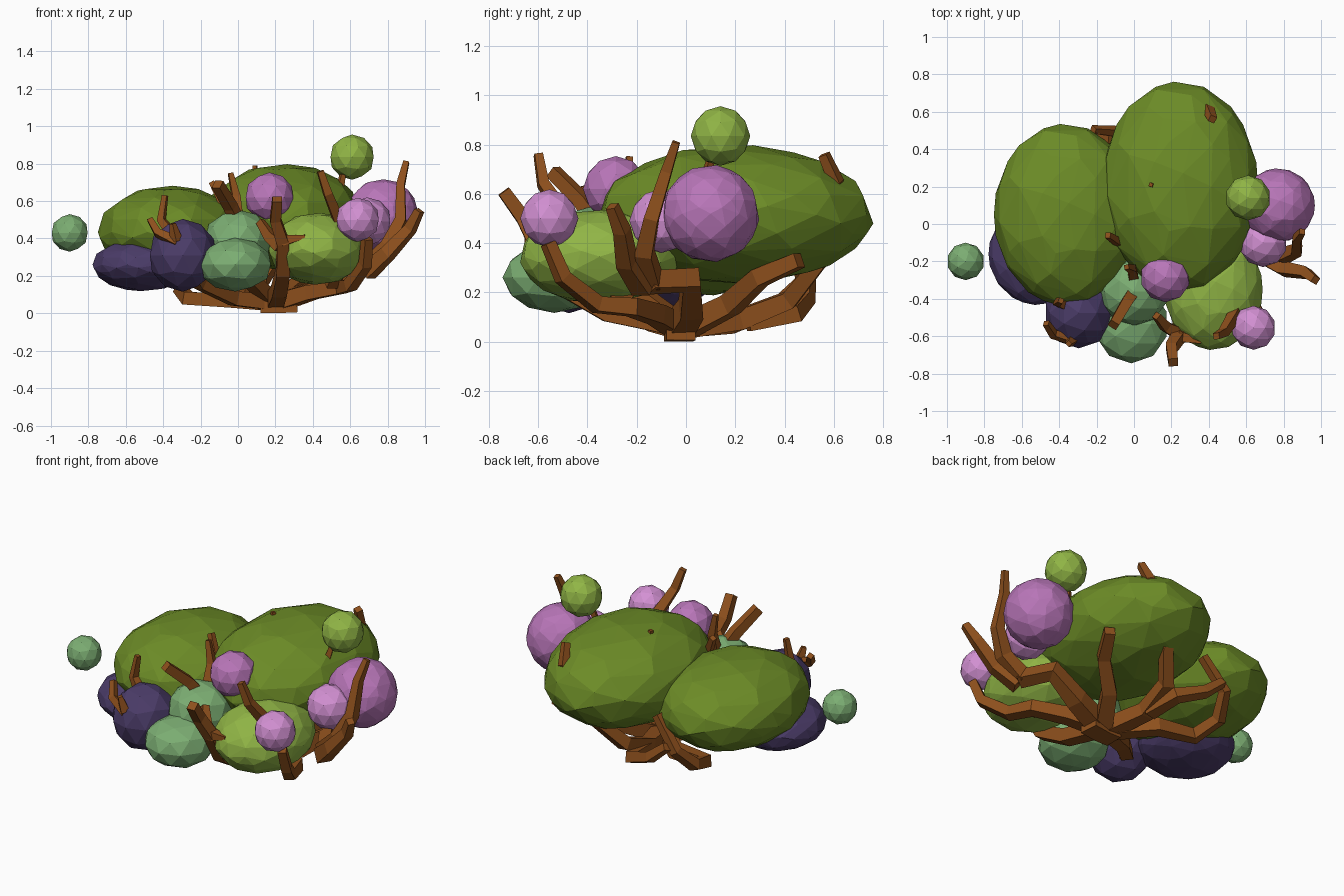
import bpy
from math import pi


def mat(name, c):
    m = bpy.data.materials.new(name)
    m.diffuse_color = (*c, 1)
    return m


OLIVE = mat("olive", (0.15, 0.26, 0.02))
LIME = mat("lime", (0.28, 0.46, 0.06))
SAGE = mat("sage", (0.20, 0.42, 0.17))
PLUM = mat("plum", (0.07, 0.045, 0.14))
PINK = mat("pink", (0.48, 0.18, 0.48))
LILAC = mat("lilac", (0.65, 0.28, 0.65))
WOOD = mat("wood", (0.27, 0.08, 0.012))


def blob(name, loc, rad, m, sub=3):
    """Faceted ellipsoid; the finer ones are thinned to irregular facets."""
    bpy.ops.mesh.primitive_ico_sphere_add(subdivisions=sub, radius=1.01 if sub == 3 else 1.025, location=loc)
    o = bpy.context.object
    o.name = name
    o.scale = rad if isinstance(rad, tuple) else (rad,) * 3
    o.data.materials.append(m)
    if sub == 3:
        d = o.modifiers.new("facets", 'DECIMATE')
        d.ratio = 0.6


def branch(name, pts, r0, r1):
    """Tapered square limb through the given points."""
    cu = bpy.data.curves.new(name, 'CURVE')
    cu.dimensions = '3D'
    cu.bevel_depth = 1.2
    cu.bevel_resolution = 0
    cu.use_fill_caps = True
    s = cu.splines.new('POLY')
    s.points.add(len(pts) - 1)
    for i, p in enumerate(pts):
        s.points[i].co = (*p, 1)
        s.points[i].tilt = pi / 4
        s.points[i].radius = r0 + (r1 - r0) * i / (len(pts) - 1)
    s.use_smooth = False
    o = bpy.data.objects.new(name, cu)
    bpy.context.collection.objects.link(o)
    cu.materials.append(WOOD)
    bpy.ops.object.select_all(action='DESELECT')
    o.select_set(True)
    bpy.context.view_layer.objects.active = o
    bpy.ops.object.convert(target='MESH')


# large foliage masses
blob("foliage_large_right", (0.245, 0.20, 0.515), (0.415, 0.555, 0.28), OLIVE)
blob("foliage_large_left", (-0.365, 0.05, 0.435), (0.38, 0.48, 0.245), OLIVE)
blob("foliage_lime_front", (0.425, -0.35, 0.345), (0.26, 0.32, 0.19), LIME)
# plum and sage masses
blob("foliage_plum_side", (-0.51, -0.16, 0.26), (0.265, 0.27, 0.14), PLUM)
blob("foliage_plum_front", (-0.295, -0.475, 0.31), (0.18, 0.185, 0.19), PLUM, 2)
blob("foliage_sage_low", (-0.015, -0.535, 0.26), (0.195, 0.205, 0.14), SAGE, 2)
blob("foliage_sage_high", (0.0, -0.36, 0.39), (0.18, 0.18, 0.16), SAGE, 2)
# blossoms and small buds
blob("blossom_large", (0.77, 0.10, 0.52), 0.195, PINK)
blob("blossom_side", (0.69, -0.10, 0.49), 0.127, LILAC, 2)
blob("blossom_front", (0.64, -0.555, 0.50), 0.115, LILAC, 2)
blob("blossom_top", (0.168, -0.285, 0.62), 0.13, PINK, 2)
blob("bud_lime", (0.61, 0.14, 0.835), 0.118, LIME, 2)
blob("bud_sage", (-0.90, -0.20, 0.43), 0.098, SAGE, 2)

# low trunk hub
branch("trunk", [(0.12, -0.03, 0.06), (0.2, -0.03, 0.06), (0.31, -0.02, 0.065)], 0.07, 0.07)
# right-hand limbs
branch("limb_right", [(0.25, -0.02, 0.07), (0.43, 0.02, 0.13), (0.60, 0.02, 0.25),
                      (0.70, -0.15, 0.24)], 0.06, 0.045)
branch("limb_right_tall", [(0.68, -0.14, 0.24), (0.80, -0.17, 0.36), (0.87, -0.14, 0.5),
                           (0.87, -0.08, 0.69), (0.90, -0.04, 0.81)], 0.05, 0.018)
branch("limb_right_outer", [(0.69, -0.17, 0.22), (0.80, -0.24, 0.32), (0.92, -0.26, 0.45),
                            (0.97, -0.30, 0.55)], 0.05, 0.024)
branch("limb_right_front", [(0.25, -0.05, 0.07), (0.38, -0.12, 0.11), (0.55, -0.22, 0.14),
                            (0.60, -0.36, 0.15), (0.68, -0.50, 0.26), (0.69, -0.56, 0.40)], 0.05, 0.028)
# front limbs
branch("limb_front_right", [(0.50, -0.25, 0.16), (0.57, -0.42, 0.35), (0.53, -0.50, 0.52),
                            (0.48, -0.58, 0.64), (0.44, -0.60, 0.76)], 0.045, 0.02)
branch("limb_front", [(0.2, -0.06, 0.07), (0.22, -0.32, 0.12), (0.24, -0.50, 0.22),
                      (0.24, -0.60, 0.38), (0.20, -0.66, 0.50), (0.21, -0.74, 0.61)], 0.05, 0.03)
branch("twig_front_left", [(0.23, -0.58, 0.36), (0.17, -0.55, 0.41), (0.12, -0.49, 0.49)], 0.04, 0.022)
branch("twig_front_right", [(0.24, -0.60, 0.39), (0.36, -0.63, 0.41)], 0.035, 0.012)
branch("limb_center", [(0.17, -0.03, 0.07), (0.05, -0.2, 0.2), (0.0, -0.36, 0.48),
                       (-0.04, -0.42, 0.57), (-0.11, -0.54, 0.69)], 0.045, 0.03)
branch("twig_center", [(0.0, -0.3, 0.45), (-0.01, -0.24, 0.62), (-0.04, -0.23, 0.75)], 0.035, 0.015)
branch("twig_center_back", [(0.05, -0.1, 0.4), (-0.08, -0.1, 0.58), (-0.14, -0.06, 0.70)], 0.03, 0.018)
# left limbs
branch("limb_left", [(0.17, -0.03, 0.06), (-0.02, -0.12, 0.08), (-0.2, -0.3, 0.16),
                     (-0.32, -0.52, 0.36), (-0.34, -0.62, 0.39), (-0.43, -0.59, 0.43),
                     (-0.47, -0.53, 0.50)], 0.05, 0.018)
branch("twig_left", [(-0.35, -0.44, 0.42), (-0.41, -0.42, 0.5), (-0.39, -0.41, 0.63)], 0.03, 0.016)
branch("twig_left_low", [(-0.33, -0.62, 0.39), (-0.35, -0.64, 0.48)], 0.03, 0.015)
# back limbs
branch("limb_back_right", [(0.22, 0, 0.06), (0.33, 0.18, 0.15), (0.47, 0.30, 0.26),
                           (0.56, 0.46, 0.33)], 0.055, 0.035)
branch("limb_back", [(0.17, 0, 0.06), (0.10, 0.22, 0.09), (0.12, 0.42, 0.17), (0.22, 0.54, 0.32),
                     (0.40, 0.61, 0.65), (0.42, 0.56, 0.76)], 0.055, 0.022)
branch("limb_back_left", [(0.14, -0.01, 0.06), (-0.04, 0.16, 0.07), (-0.27, 0.20, 0.08),
                          (-0.31, 0.36, 0.13), (-0.26, 0.47, 0.24), (-0.12, 0.45, 0.42)], 0.05, 0.025)
branch("limb_back_left_fork", [(0.10, 0.25, 0.08), (0.06, 0.44, 0.11), (-0.10, 0.49, 0.17),
                               (-0.22, 0.50, 0.27)], 0.045, 0.025)
# tips poking out of the crown
branch("twig_crown", [(0.12, 0.2, 0.5), (0.09, 0.21, 0.79)], 0.03, 0.012)
branch("twig_bud", [(0.42, 0.03, 0.5), (0.54, 0.08, 0.65), (0.56, 0.1, 0.74)], 0.03, 0.015)
